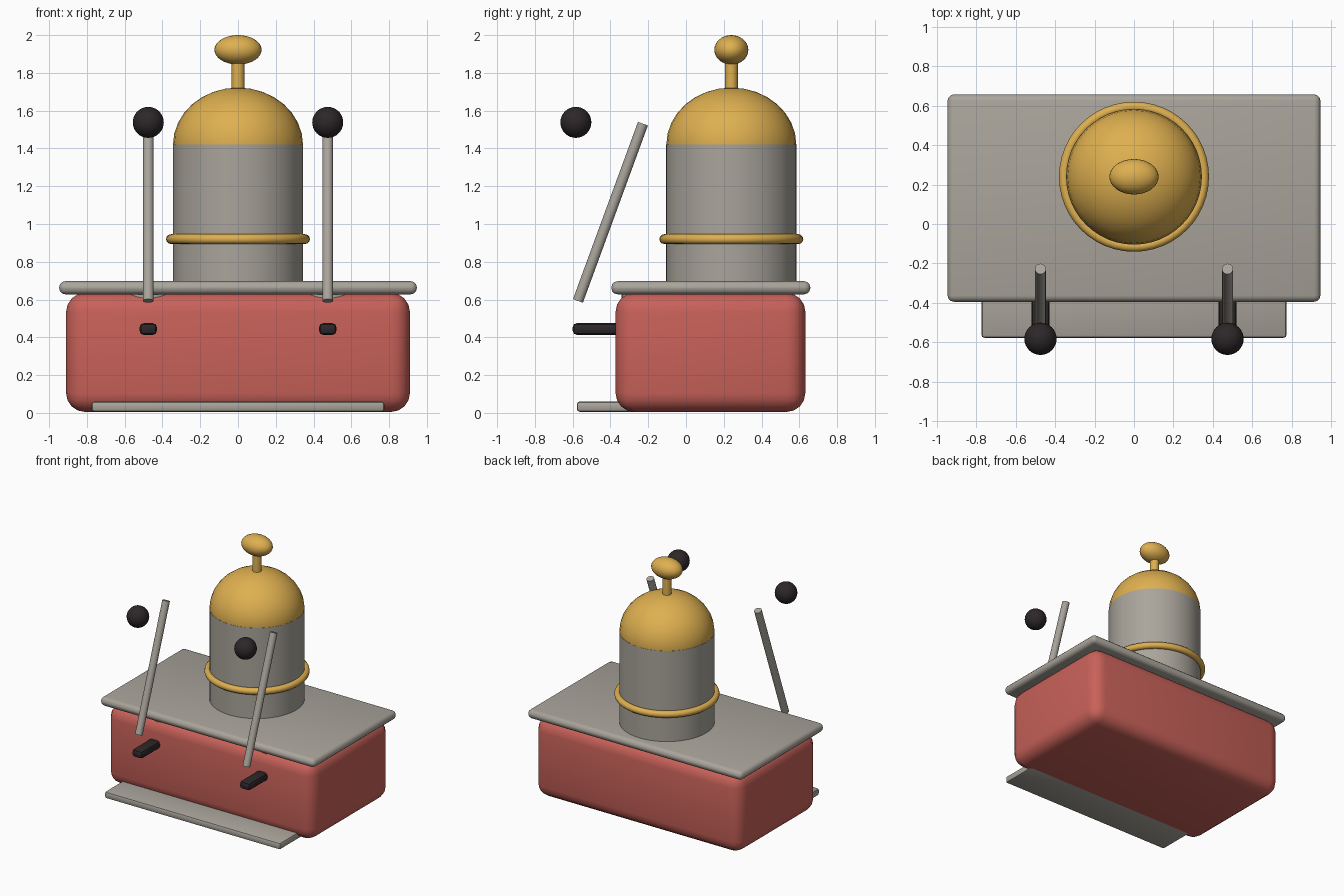
import bpy
import math
from mathutils import Vector

cube = bpy.data.objects.get("Cube")
if cube:
    bpy.data.objects.remove(cube, do_unlink=True)


def material(name, rgb):
    mat = bpy.data.materials.new(name)
    mat.use_nodes = True
    mat.diffuse_color = (*rgb, 1)
    mat.node_tree.nodes["Principled BSDF"].inputs["Base Color"].default_value = (*rgb, 1)
    return mat


RED = material("red enamel", (0.58, 0.12, 0.10))
STEEL = material("warm grey steel", (0.40, 0.375, 0.33))
GOLD = material("gold brass", (0.73, 0.43, 0.08))
BLACK = material("black plastic", (0.026, 0.02, 0.021))


def finish(name, mat):
    ob = bpy.context.object
    ob.name = name
    ob.data.materials.append(mat)
    bpy.ops.object.shade_smooth_by_angle(angle=math.radians(35))
    return ob


def box(name, low, high, bevel, segments, mat):
    """Bevelled box spanning two opposite corners."""
    low, high = Vector(low), Vector(high)
    bpy.ops.mesh.primitive_cube_add(size=1, location=(low + high) / 2)
    ob = bpy.context.object
    ob.scale = high - low
    bpy.ops.object.transform_apply(location=False, rotation=False, scale=True)
    mod = ob.modifiers.new("rounding", "BEVEL")
    mod.width, mod.segments = bevel, segments
    bpy.ops.object.modifier_apply(modifier=mod.name)
    return finish(name, mat)


def rod(name, start, end, radius, mat, sides=32):
    """Cylinder running between two points."""
    start, end = Vector(start), Vector(end)
    axis = end - start
    bpy.ops.mesh.primitive_cylinder_add(vertices=sides, radius=radius, depth=axis.length,
                                        location=(start + end) / 2)
    bpy.context.object.rotation_euler = axis.to_track_quat("Z", "Y").to_euler()
    return finish(name, mat)


def ellipsoid(name, centre, radii, mat):
    bpy.ops.mesh.primitive_uv_sphere_add(segments=32, ring_count=16, radius=1, location=centre)
    bpy.context.object.scale = radii
    bpy.ops.object.transform_apply(location=False, rotation=False, scale=True)
    return finish(name, mat)


# Machine body, top tray and drip tray
box("body", (-0.91, -0.373, 0.005), (0.91, 0.632, 0.635), 0.1, 4, RED)
box("top_tray", (-0.947, -0.395, 0.628), (0.947, 0.658, 0.697), 0.032, 3, STEEL)
box("drip_tray", (-0.775, -0.578, 0.006), (0.775, -0.2, 0.06), 0.015, 2, STEEL)

# Boiler with brass dome, band and finial
BOILER_Y = 0.24
rod("boiler", (0, BOILER_Y, 0.66), (0, BOILER_Y, 1.42), 0.345, STEEL, 48)
ellipsoid("dome", (0, BOILER_Y, 1.42), (0.344, 0.344, 0.302), GOLD)
bpy.ops.mesh.primitive_torus_add(location=(0, BOILER_Y, 0.92), major_radius=0.355,
                                 minor_radius=0.026, major_segments=48, minor_segments=12)
finish("boiler_band", GOLD)
rod("finial_stem", (0, BOILER_Y, 1.68), (0, BOILER_Y, 1.9), 0.034, GOLD)
ellipsoid("finial_knob", (0, BOILER_Y, 1.922), (0.125, 0.09, 0.078), GOLD)

# Paired brewing groups, handles and levers
for side, x in (("left", 0.475), ("right", -0.475)):
    rod(side + "_brew_group", (x, -0.185, 0.02), (x, -0.185, 0.64), 0.157, STEEL)
    box(side + "_handle", (x - 0.046, -0.6, 0.413), (x + 0.046, -0.3, 0.475), 0.022, 2, BLACK)
    rod(side + "_lever", (x, -0.572, 0.593), (x, -0.228, 1.531), 0.028, STEEL, 24)
    ellipsoid(side + "_lever_ball", (x, -0.583, 1.538), (0.082, 0.082, 0.082), BLACK)
